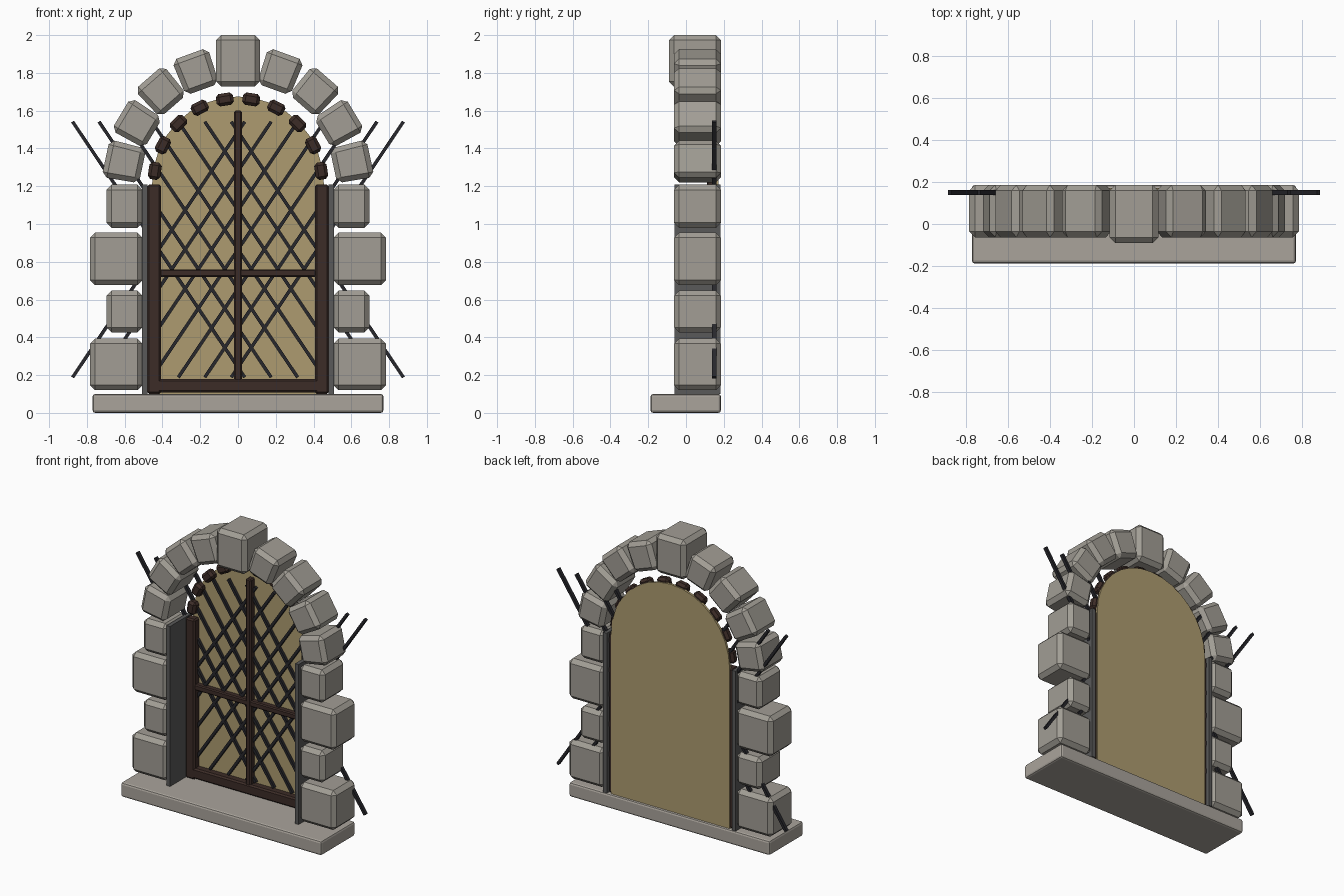
import bpy, bmesh
from math import sin, cos, pi, radians, atan2, hypot
from mathutils import Matrix

if "Cube" in bpy.data.objects:
    bpy.data.objects.remove(bpy.data.objects["Cube"])


def material(name, rgb):
    m = bpy.data.materials.new(name)
    m.diffuse_color = (*rgb, 1)
    m.use_nodes = True
    m.node_tree.nodes["Principled BSDF"].inputs["Base Color"].default_value = m.diffuse_color
    return m


STONE = material("stone", (0.36, 0.34, 0.30))
SILL = material("pale_stone", (0.40, 0.37, 0.33))
DARK = material("dark_stone", (0.10, 0.10, 0.10))
WOOD = material("wood", (0.045, 0.025, 0.02))
LEAD = material("lead", (0.02, 0.02, 0.025))
GLASS = material("glass", (0.42, 0.33, 0.16))


def finish(bm, name, mat):
    bmesh.ops.recalc_face_normals(bm, faces=bm.faces)
    me = bpy.data.meshes.new(name)
    bm.to_mesh(me)
    bm.free()
    me.materials.append(mat)
    ob = bpy.data.objects.new(name, me)
    bpy.context.collection.objects.link(ob)
    return ob


def block(name, x, y, z, mat, bevel=0.0, turn=0.0, taper=1.0, segments=1):
    """Chamfered box from (min, max) ranges; turn tilts it about y, taper narrows its lower end."""
    bm = bmesh.new()
    bmesh.ops.create_cube(bm, size=1)
    for v in bm.verts:
        v.co.x *= (x[1] - x[0]) * (taper if v.co.z < 0 else 1)
        v.co.y *= y[1] - y[0]
        v.co.z *= z[1] - z[0]
    if bevel:
        bmesh.ops.bevel(bm, geom=bm.edges[:], offset=bevel, segments=segments,
                        profile=0.5, affect='EDGES')
    mid = (sum(x) / 2, sum(y) / 2, sum(z) / 2)
    bm.transform(Matrix.Translation(mid) @ Matrix.Rotation(turn, 4, 'Y'))
    return finish(bm, name, mat)


def centred(name, cx, cz, w, h, y, mat, **kw):
    return block(name, (cx - w / 2, cx + w / 2), y, (cz - h / 2, cz + h / 2), mat, **kw)


SPRING = 1.21
STONE_Y = (-0.063, 0.185)

# Sill
block("sill", (-0.77, 0.77), (-0.188, 0.185), (0, 0.1), SILL, bevel=0.014, segments=2)

# Jamb stones, linings, posts and voussoirs on both sides
jambs = [(0.783, 0.12, 0.394), (0.696, 0.426, 0.648),
         (0.783, 0.676, 0.955), (0.696, 0.98, 1.208)]
voussoirs = [(0.603, 1.328, 12), (0.534, 1.532, 31), (0.407, 1.70, 49), (0.222, 1.806, 70)]
for s, side in ((-1, "left"), (1, "right")):
    for outer, z0, z1 in jambs:
        block("jamb_stone_" + side, sorted((s * 0.506, s * outer)), STONE_Y, (z0, z1),
              STONE, bevel=0.027)
    for cx, cz, deg in voussoirs:
        centred("arch_stone_" + side, s * cx, cz, 0.203, 0.20, STONE_Y, STONE,
                bevel=0.027, turn=s * radians(90 - deg), taper=0.92)
    block("jamb_lining_" + side, sorted((s * 0.48, s * 0.507)), (-0.06, 0.183),
          (0.1, SPRING), DARK)
    block("frame_post_" + side, sorted((s * 0.407, s * 0.48)), (0.105, 0.165),
          (0.1, SPRING), WOOD, bevel=0.01)

# Keystone
block("keystone", (-0.116, 0.116), (-0.09, 0.185), (1.727, 2.0), STONE, bevel=0.027)

# Window frame bars
block("bottom_rail", (-0.47, 0.47), (0.105, 0.165), (0.108, 0.18), WOOD, bevel=0.01)
block("mullion", (-0.02, 0.02), (0.11, 0.16), (0.17, 1.6), WOOD, bevel=0.007)
block("transom", (-0.415, 0.415), (0.112, 0.158), (0.72, 0.76), WOOD, bevel=0.007)

# Wooden arch blocks
for i in range(10):
    a = pi * (i + 0.5) / 10
    centred("frame_arch_block", 0.446 * cos(a), SPRING + 0.455 * sin(a), 0.092, 0.066,
            (0.105, 0.165), WOOD, bevel=0.016, turn=pi / 2 - a)

# Diagonal lattice
DX, DZ = 0.456, 0.677
for s in (-1, 1):
    for k in range(-3, 4):
        centred("lattice_bar", k * 0.14, 0.865, 0.018, 2 * hypot(DX, DZ),
                (0.137, 0.161), LEAD, turn=s * atan2(DX, DZ))

# Arched glass pane
bm = bmesh.new()
outline = [(-0.455, 0.1), (0.455, 0.1)]
outline += [(0.455 * cos(pi * i / 16), SPRING + 0.465 * sin(pi * i / 16)) for i in range(17)]
face = bm.faces.new([bm.verts.new((x, 0.156, z)) for x, z in outline])
ext = bmesh.ops.extrude_face_region(bm, geom=[face])
bmesh.ops.translate(bm, vec=(0, 0.016, 0),
                    verts=[g for g in ext["geom"] if isinstance(g, bmesh.types.BMVert)])
finish(bm, "glass_pane", GLASS)
